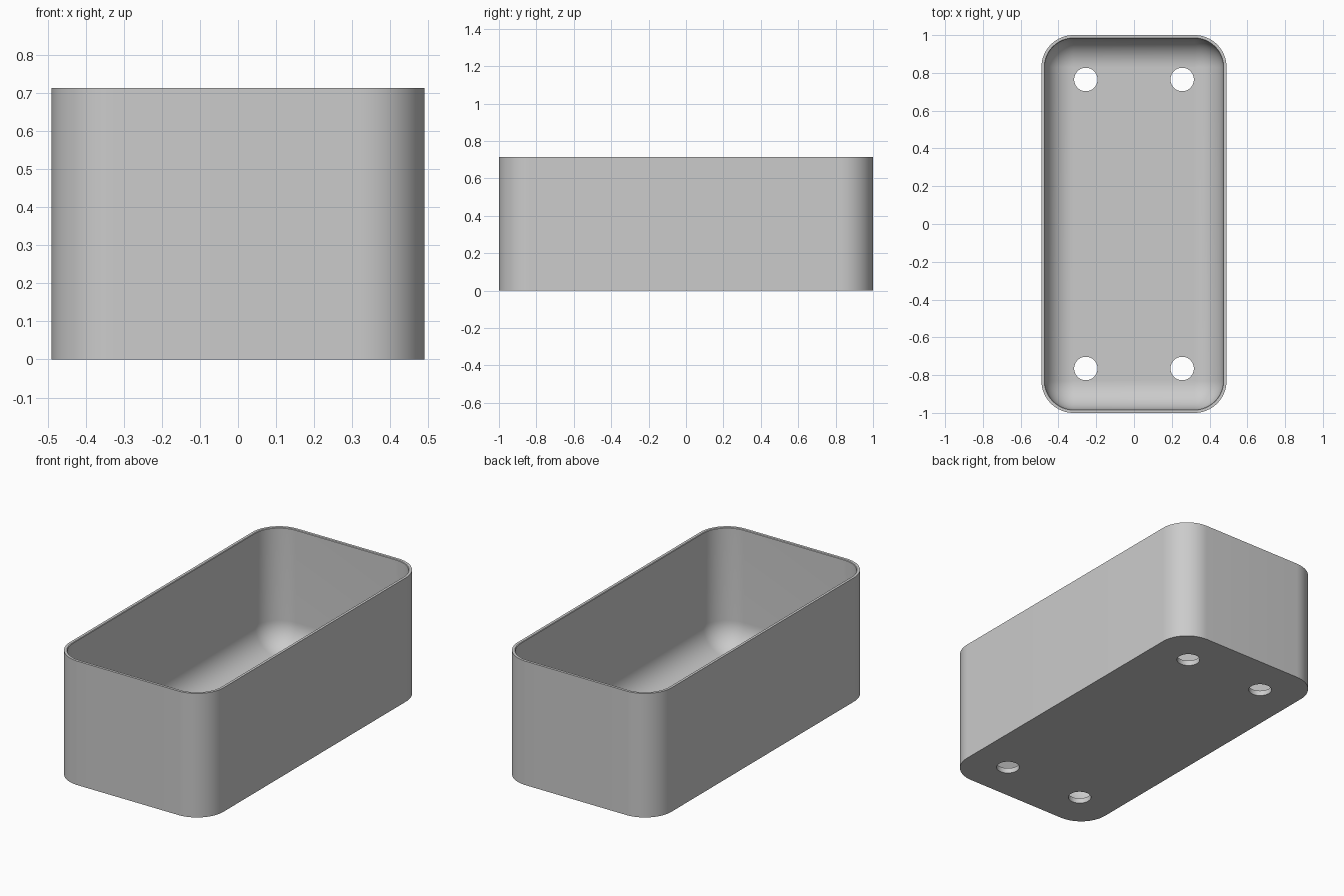
import bpy, bmesh, math

cube = bpy.data.objects.get("Cube")
if cube:
    bpy.data.objects.remove(cube, do_unlink=True)

HALF_X, HALF_Y, HEIGHT = 0.49, 1.0, 0.714
CORNER, WALL, FLOOR = 0.17, 0.018, 0.03
FILLET = 0.15
STEPS = 16

grey = bpy.data.materials.new("light grey")
grey.use_nodes = True
grey.diffuse_color = (0.6, 0.6, 0.6, 1)
grey.node_tree.nodes["Principled BSDF"].inputs["Base Color"].default_value = (0.6, 0.6, 0.6, 1)


def ring(bm, inset, z):
    """Rounded rectangle of vertices, inset from the outer wall."""
    r = CORNER - inset
    verts = []
    for i, (sx, sy) in enumerate([(1, 1), (-1, 1), (-1, -1), (1, -1)]):
        cx, cy = sx * (HALF_X - CORNER), sy * (HALF_Y - CORNER)
        for k in range(STEPS + 1):
            a = math.pi / 2 * (i + k / STEPS)
            verts.append(bm.verts.new((cx + r * math.cos(a), cy + r * math.sin(a), z)))
    return verts


# Tray shell: outer wall, thin rim, inner wall, rounded inner floor edge
profile = [(0, 0), (0, HEIGHT), (WALL - 0.003, HEIGHT), (WALL, HEIGHT - 0.003)]
for k in range(STEPS + 1):
    a = math.pi / 2 * k / STEPS
    profile.append((WALL + FILLET * (1 - math.cos(a)),
                    FLOOR + FILLET * (1 - math.sin(a))))

bm = bmesh.new()
rings = [ring(bm, inset, z) for inset, z in profile]
count = len(rings[0])
for low, high in zip(rings, rings[1:]):
    for i in range(count):
        j = (i + 1) % count
        bm.faces.new((low[i], low[j], high[j], high[i]))
bm.faces.new(rings[0][::-1])
bm.faces.new(rings[-1])
bmesh.ops.recalc_face_normals(bm, faces=bm.faces)
mesh = bpy.data.meshes.new("tray")
bm.to_mesh(mesh)
bm.free()
tray = bpy.data.objects.new("tray", mesh)
bpy.context.collection.objects.link(tray)
mesh.materials.append(grey)

# Four drain holes through the floor
bm = bmesh.new()
for sx in (-1, 1):
    for sy in (-1, 1):
        made = bmesh.ops.create_cone(bm, cap_ends=True, segments=48,
                                     radius1=0.062, radius2=0.062, depth=0.3)
        bmesh.ops.translate(bm, verts=made["verts"], vec=(sx * 0.255, sy * 0.765, 0))
hole_mesh = bpy.data.meshes.new("hole_cutter")
bm.to_mesh(hole_mesh)
bm.free()
hole_mesh.materials.append(grey)
cutter = bpy.data.objects.new("hole_cutter", hole_mesh)
bpy.context.collection.objects.link(cutter)
cutter.hide_render = True

cut = tray.modifiers.new("drain_holes", 'BOOLEAN')
cut.operation = 'DIFFERENCE'
cut.solver = 'EXACT'
cut.object = cutter
bpy.ops.object.select_all(action='DESELECT')
tray.select_set(True)
bpy.context.view_layer.objects.active = tray
bpy.ops.object.modifier_apply(modifier=cut.name)
bpy.data.objects.remove(cutter, do_unlink=True)
bpy.ops.object.shade_smooth_by_angle(angle=math.radians(30))
